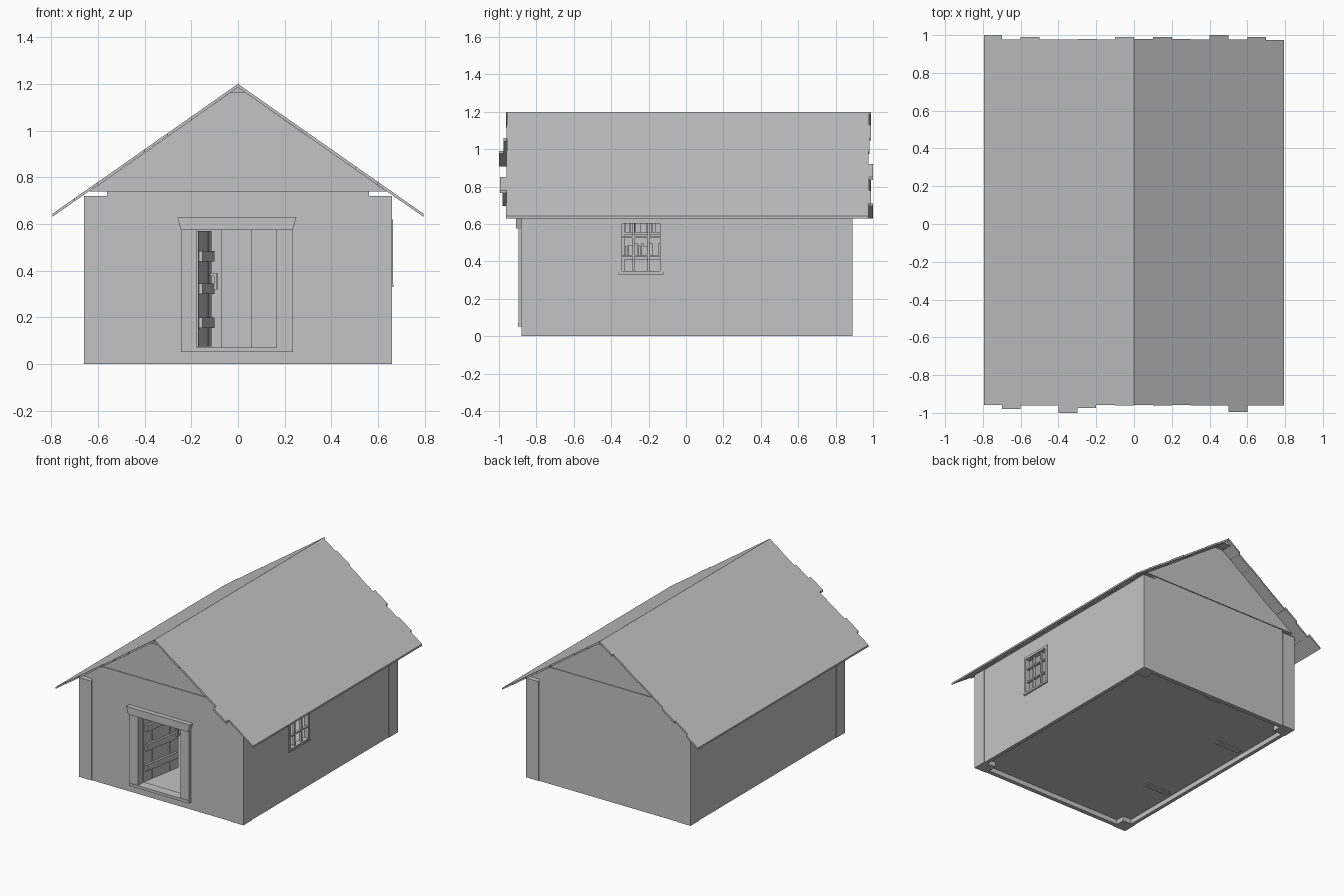
import bpy
import bmesh
import math
import random
from mathutils import Matrix

random.seed(4)
if "Cube" in bpy.data.objects:
    bpy.data.objects.remove(bpy.data.objects["Cube"], do_unlink=True)

grey = bpy.data.materials.new("plain_grey")
grey.use_nodes = True
grey.diffuse_color = (0.55, 0.55, 0.55, 1)
grey.node_tree.nodes["Principled BSDF"].inputs["Base Color"].default_value = (0.55, 0.55, 0.55, 1)


def prism(bm, profile, y0, y1):
    """Extrude an x-z outline from y0 to y1."""
    face = bm.faces.new([bm.verts.new((x, y0, z)) for x, z in profile])
    ext = bmesh.ops.extrude_face_region(bm, geom=[face], use_keep_orig=True)
    for v in ext["geom"]:
        if isinstance(v, bmesh.types.BMVert):
            v.co.y = y1


def box(bm, x0, x1, y0, y1, z0, z1):
    prism(bm, [(x0, z0), (x1, z0), (x1, z1), (x0, z1)], y0, y1)


def finish(name, bm, matrix=None):
    bmesh.ops.recalc_face_normals(bm, faces=bm.faces)
    mesh = bpy.data.meshes.new(name)
    bm.to_mesh(mesh)
    bm.free()
    mesh.materials.append(grey)
    ob = bpy.data.objects.new(name, mesh)
    bpy.context.collection.objects.link(ob)
    if matrix:
        ob.matrix_world = matrix
    return ob


def boxes(name, dims, matrix=None):
    bm = bmesh.new()
    for d in dims:
        box(bm, *d)
    return finish(name, bm, matrix)


W, FRONT, BACK, TOP = 0.66, -0.88, 0.89, 0.74
T = 0.03            # wall thickness
P = 0.1             # post width
SLOPE = 0.7
EAVE = 0.72         # top of the side walls
IN = 0.004          # walls sit just behind the posts


def roof_z(x):
    return 1.2 - SLOPE * abs(x)


# Corner posts
for xname, x in (("right", -W), ("left", W - P)):
    for yname, y in (("front", FRONT), ("back", BACK - P)):
        boxes(f"{yname}_{xname}_post", [(x, x + P, y, y + P, 0, EAVE)])

# Walls, built around the door and window openings
a, b = W - P, FRONT + IN
boxes("front_wall", [(-a, -0.2, b, b + T, 0, TOP), (0.19, a, b, b + T, 0, TOP),
                     (-0.2, 0.19, b, b + T, 0, 0.06), (-0.2, 0.19, b, b + T, 0.6, TOP)])
boxes("back_wall", [(-a, a, BACK - T - IN, BACK - IN, 0, TOP)])
boxes("right_wall", [(-W + IN, -W + T, FRONT + P, BACK - P, 0, EAVE)])
s0, s1 = W - T, W - IN
boxes("left_wall", [(s0, s1, FRONT + P, -0.35, 0, EAVE), (s0, s1, -0.13, BACK - P, 0, EAVE),
                    (s0, s1, -0.35, -0.13, 0, 0.34), (s0, s1, -0.35, -0.13, 0.61, EAVE)])

# Floor
boxes("floor", [(-W + T, W - T, FRONT + T, BACK - T, 0.035, 0.05)])


# Gables with a tie beam along the bottom
def half_width(z):
    return (1.185 - z) / SLOPE


for name, y0, y1, out in (("front", FRONT + 0.003, FRONT + T, -0.006),
                          ("back", BACK - T, BACK - 0.003, 0.006)):
    bm = bmesh.new()
    h = half_width(TOP)
    prism(bm, [(-h, TOP), (h, TOP), (0, 1.185)], y0, y1)
    finish(name + "_gable", bm)
    bm = bmesh.new()
    g = half_width(0.85)
    prism(bm, [(-h, TOP), (h, TOP), (g, 0.85), (-g, 0.85)], y0 + out, y1 + out)
    finish(name + "_tie_beam", bm)

# Roof boards with ragged ends
front_ends = {1: -0.98, 4: -1.0, 5: -0.975, 13: -0.995}
back_ends = {0: 1.0, 2: 0.99, 7: 0.99, 9: 0.99, 12: 1.0, 14: 0.99}
for side, ks in (("right", range(8)), ("left", range(8, 16))):
    bm = bmesh.new()
    for k in ks:
        x0, x1 = max(-0.795, -0.8 + k * P), min(0.795, -0.7 + k * P)
        t = 0.014 + random.uniform(-0.002, 0.002)
        y0 = front_ends.get(k, -0.957 - random.uniform(0, 0.006))
        y1 = back_ends.get(k, 0.975 + random.uniform(0, 0.006))
        prism(bm, [(x0, roof_z(x0) - t), (x1, roof_z(x1) - t),
                   (x1, roof_z(x1)), (x0, roof_z(x0))], y0, y1)
    finish(side + "_roof_boards", bm)

# Ridge beam
bm = bmesh.new()
prism(bm, [(-0.035, 1.163), (0.035, 1.163), (0, 1.188)], -0.95, 0.97)
finish("ridge_beam", bm)

# Door frame with flared lintel
f0, f1 = FRONT - 0.015, FRONT + 0.05
boxes("door_jambs", [(-0.245, -0.175, f0, f1, 0.055, 0.58),
                     (0.165, 0.235, f0, f1, 0.055, 0.58)])
boxes("door_sill", [(-0.245, 0.235, f0 - 0.004, f1, 0.052, 0.072)])
bm = bmesh.new()
prism(bm, [(-0.245, 0.575), (0.235, 0.575), (0.25, 0.63), (-0.26, 0.63)], f0 - 0.015, f1)
finish("door_lintel", bm)

# Open door: boards, battens, hinges and handle, swung inwards
swing = Matrix.Translation((-0.17, FRONT + 0.04, 0)) @ Matrix.Rotation(math.radians(80), 4, "Z")
boards = [(i * 0.082, i * 0.082 + 0.079, 0, 0.018, 0.075, 0.57) for i in range(4)]
boxes("door_boards", boards, swing)
boxes("door_battens", [(0.015, 0.31, -0.016, 0, z, z + 0.045) for z in (0.155, 0.3, 0.44)], swing)
boxes("door_handle", [(0.285, 0.3, -0.03, -0.018, 0.32, 0.39),
                      (0.285, 0.3, -0.02, 0, 0.32, 0.332),
                      (0.285, 0.3, -0.02, 0, 0.378, 0.39)], swing)

# Window frame, bars and sill
w0, w1, y0, y1, z0, z1 = W - 0.035, W + 0.003, -0.36, -0.12, 0.33, 0.62
F = 0.018
boxes("window_frame", [(w0, w1, y0, y0 + F, z0, z1), (w0, w1, y1 - F, y1, z0, z1),
                       (w0, w1, y0 + F, y1 - F, z0, z0 + F),
                       (w0, w1, y0 + F, y1 - F, z1 - F, z1)])
bars = [(w0 + 0.01, w1 - 0.01, y - 0.005, y + 0.005, z0, z1) for y in (-0.28, -0.2)]
bars += [(w0 + 0.01, w1 - 0.01, y0, y1, z - 0.005, z + 0.005) for z in (0.43, 0.53)]
boxes("window_bars", bars)
boxes("window_sill", [(w0, W + 0.007, y0, y1, z0, z0 + 0.012)])

# Bookcase facing the window
c0, c1 = -0.6, -0.4
case = [(c0, c1, y, y + 0.04, 0.028, 0.64) for y in (-0.37, 0.37)]
shelves = [0.07, 0.23, 0.41, 0.54]
case += [(c0, c1, -0.35, 0.39, z, z + 0.018) for z in shelves + [0.635]]
case += [(c0, c0 + 0.012, -0.35, 0.39, 0.05, 0.64)]
boxes("bookcase", case)

# Books in rows, with gaps
books = []
for z in shelves:
    y = -0.325
    while y < 0.34:
        t = random.uniform(0.012, 0.028)
        if random.random() < 0.85:
            books.append((c0 + 0.03, c1 - random.uniform(0.01, 0.04), y, y + t,
                          z + 0.018, z + random.uniform(0.07, 0.09)))
        y += t + 0.002
boxes("books", books)

# Inner post against the back wall
boxes("back_inner_post", [(-0.07, 0.06, BACK - 0.09, BACK - T, 0.028, TOP)])
